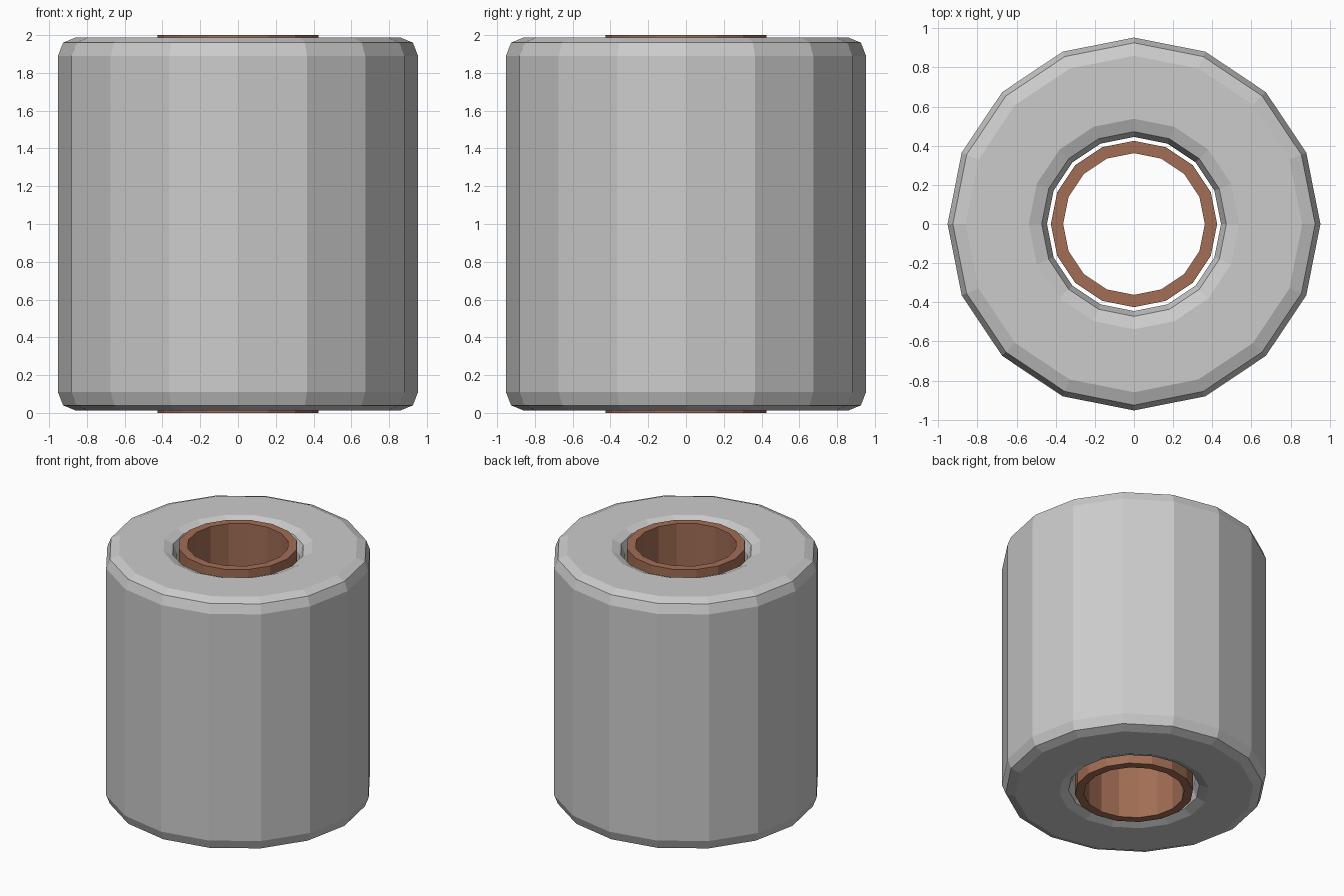
import bpy, bmesh
from math import cos, sin, tau

if "Cube" in bpy.data.objects:
    bpy.data.objects.remove(bpy.data.objects["Cube"])

SIDES = 16


def lathe(name, profile):
    """Revolve a closed (radius, z) profile into a faceted ring."""
    bm = bmesh.new()
    rings = [[bm.verts.new((r * cos(tau * i / SIDES), r * sin(tau * i / SIDES), z))
              for r, z in profile] for i in range(SIDES)]
    n = len(profile)
    for i in range(SIDES):
        a, b = rings[i], rings[(i + 1) % SIDES]
        for j in range(n):
            k = (j + 1) % n
            bm.faces.new((a[j], b[j], b[k], a[k]))
    bmesh.ops.recalc_face_normals(bm, faces=bm.faces)
    mesh = bpy.data.meshes.new(name)
    bm.to_mesh(mesh)
    bm.free()
    obj = bpy.data.objects.new(name, mesh)
    bpy.context.collection.objects.link(obj)
    return obj


# Thick paper roll with two-step rounded rims, mirrored top to bottom
upper = [(0.953, 1.89), (0.926, 1.96), (0.86, 1.987),
         (0.538, 1.987), (0.472, 1.96), (0.445, 1.89)]
lower = [(r, 2 - z) for r, z in reversed(upper)]
lathe("paper_roll", upper + lower)

# Cardboard core, slightly longer than the roll and loose inside it
core = lathe("cardboard_core", [(0.425, 0), (0.425, 2), (0.362, 2), (0.362, 0)])
brown = bpy.data.materials.new("cardboard")
brown.diffuse_color = (0.36, 0.155, 0.09, 1)
brown.use_nodes = True
brown.node_tree.nodes["Principled BSDF"].inputs["Base Color"].default_value = brown.diffuse_color
core.data.materials.append(brown)
